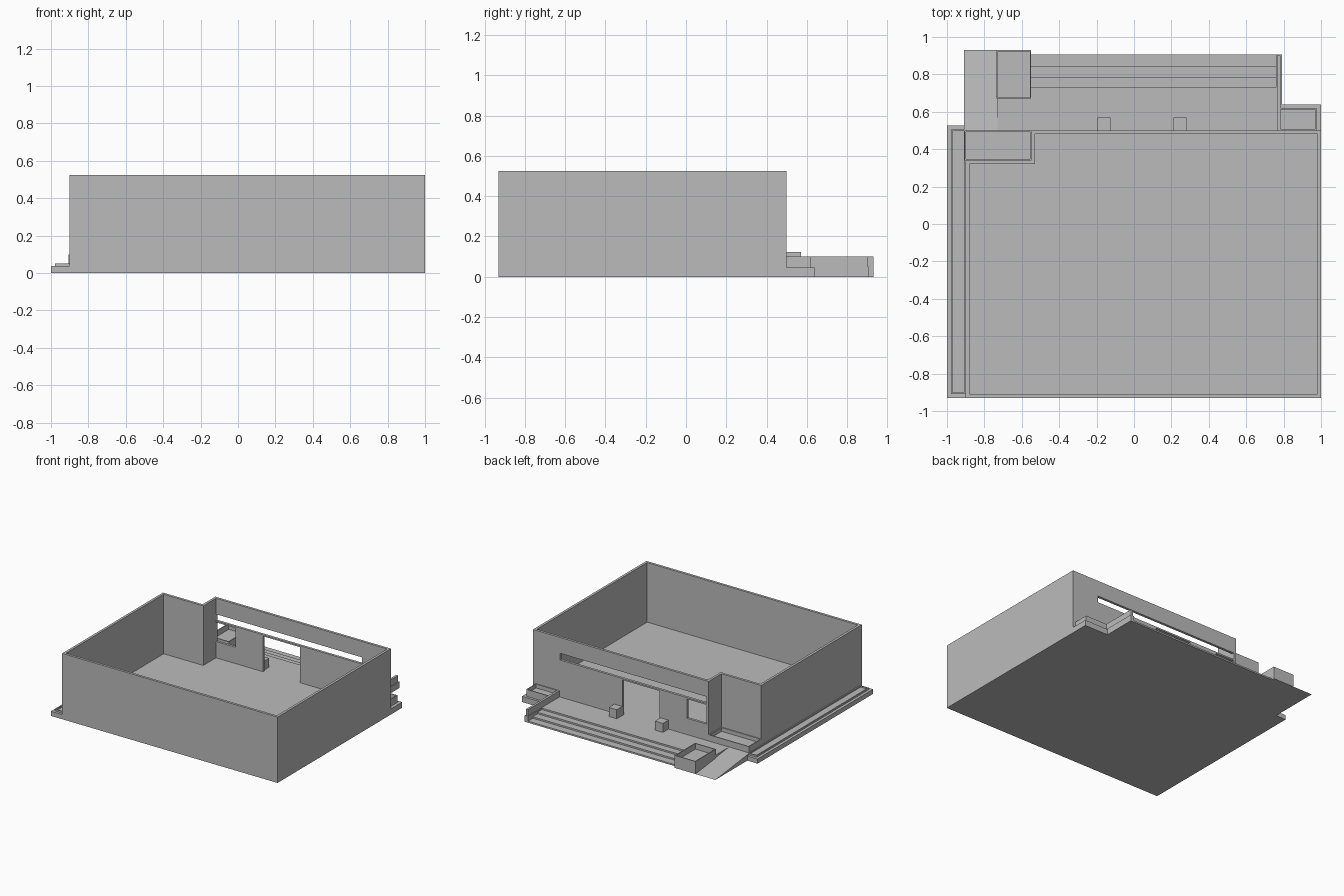
import bpy
import bmesh
from mathutils import Vector

old = bpy.data.objects.get("Cube")
if old:
    bpy.data.objects.remove(old, do_unlink=True)

# Single plain grey material
grey = bpy.data.materials.new("plain_grey")
grey.use_nodes = True
grey.diffuse_color = (0.5, 0.5, 0.5, 1)
grey.node_tree.nodes["Principled BSDF"].inputs["Base Color"].default_value = (0.5, 0.5, 0.5, 1)


def finish(name, bm):
    bmesh.ops.recalc_face_normals(bm, faces=bm.faces)
    mesh = bpy.data.meshes.new(name)
    bm.to_mesh(mesh)
    bm.free()
    mesh.materials.append(grey)
    obj = bpy.data.objects.new(name, mesh)
    bpy.context.collection.objects.link(obj)
    return obj


def extrude_faces(bm, faces, offset):
    """Turn flat faces into a closed solid."""
    res = bmesh.ops.extrude_face_region(bm, geom=faces, use_keep_orig=True)
    verts = [g for g in res["geom"] if isinstance(g, bmesh.types.BMVert)]
    bmesh.ops.translate(bm, verts=verts, vec=offset)


def prism(name, points, offset):
    bm = bmesh.new()
    face = bm.faces.new([bm.verts.new(p) for p in points])
    extrude_faces(bm, [face], Vector(offset))
    return finish(name, bm)


def plan(name, outline, z0, z1):
    return prism(name, [(x, y, z0) for x, y in outline], (0, 0, z1 - z0))


def side(name, profile, x0, x1):
    return prism(name, [(x0, y, z) for y, z in profile], (x1 - x0, 0, 0))


def box(name, x0, x1, y0, y1, z0, z1):
    return plan(name, [(x0, y0), (x1, y0), (x1, y1), (x0, y1)], z0, z1)


def planter(name, x0, x1, y0, y1, z0, z1, rim, depth):
    """Box with a recessed top."""
    bm = bmesh.new()
    bmesh.ops.create_cube(bm, size=1)
    for v in bm.verts:
        v.co = (x1 if v.co.x > 0 else x0, y1 if v.co.y > 0 else y0, z1 if v.co.z > 0 else z0)
    bm.normal_update()
    top = max(bm.faces, key=lambda f: f.calc_center_median().z)
    bmesh.ops.inset_region(bm, faces=[top], thickness=rim)
    res = bmesh.ops.extrude_discrete_faces(bm, faces=[top])
    bmesh.ops.translate(bm, verts=res["faces"][0].verts, vec=(0, 0, -depth))
    return finish(name, bm)


FLOOR, TOP = 0.05, 0.525

# Outer walls on the front and both sides, with the stepped corner
plan("outer_walls", [
    (1, .48), (1, -.93), (-.9, -.93), (-.9, .34), (-.55, .34), (-.55, .48),
    (-.53, .48), (-.53, .32), (-.88, .32), (-.88, -.91), (.98, -.91), (.98, .48)], 0, TOP)

# Interior floor slab
plan("floor", [(-.88, -.91), (.98, -.91), (.98, .48), (1, .48), (1, .5),
               (-.55, .5), (-.55, .34), (-.53, .32), (-.88, .32)], 0, FLOOR)

# Back wall with a strip window, a doorway and a square window
openings = [(-.53, .76, .345, .398), (-.115, .21, FLOOR, .333), (-.53, -.36, .18, .333)]
xs = [-.55, -.53, -.36, -.115, .21, .76, 1]
zs = [FLOOR, .18, .333, .345, .398, TOP]
bm = bmesh.new()
grid = {(i, j): bm.verts.new((x, .48, z)) for i, x in enumerate(xs) for j, z in enumerate(zs)}
cells = []
for i in range(len(xs) - 1):
    for j in range(len(zs) - 1):
        cx, cz = (xs[i] + xs[i + 1]) / 2, (zs[j] + zs[j + 1]) / 2
        if not any(a < cx < b and c < cz < d for a, b, c, d in openings):
            cells.append(bm.faces.new([grid[i, j], grid[i + 1, j], grid[i + 1, j + 1], grid[i, j + 1]]))
extrude_faces(bm, cells, Vector((0, .02, 0)))
bmesh.ops.delete(bm, geom=[v for v in bm.verts if not v.link_faces], context='VERTS')
bmesh.ops.dissolve_limit(bm, angle_limit=0.01, verts=bm.verts, edges=bm.edges)
finish("back_wall", bm)

# Terrace with steps
steps = [(.5, 0), (.905, 0)]
edges = [.905, .845, .785, .73]
for n, y in enumerate(edges):
    z = FLOOR * (n + 1) / 4
    steps += [(y, z), (edges[n + 1] if n < 3 else .5, z)]
side("terrace_steps", steps, -.55, .765)
box("terrace_landing", -.73, -.55, .5, .67, 0, FLOOR)

# Ramp beside the terrace
side("ramp", [(.5, 0), (.93, 0), (.5, FLOOR)], -.91, -.73)

# Side curb on its plinth
box("curb_plinth", .76, .79, .5, .905, 0, FLOOR)
box("curb", .765, .783, .5, .9, FLOOR, .1)

# Blocks either side of the doorway
for name, x in (("right_door_block", -.195), ("left_door_block", .212)):
    box(name, x, x + .07, .5, .57, FLOOR, .122)

# Planters
planter("step_planter", -.735, -.55, .67, .93, 0, .1, .01, .045)
planter("corner_planter", -.905, -.55, .34, .5, 0, .1, .01, .03)
box("left_planter_base", .79, 1, .5, .64, 0, .045)
planter("left_planter", .765, .975, .5, .62, .045, .1, .01, .03)
box("right_planter_base", -1, -.9, -.93, .527, 0, .037)
planter("right_planter", -.978, -.9, -.91, .505, .037, .05, .012, .01)
